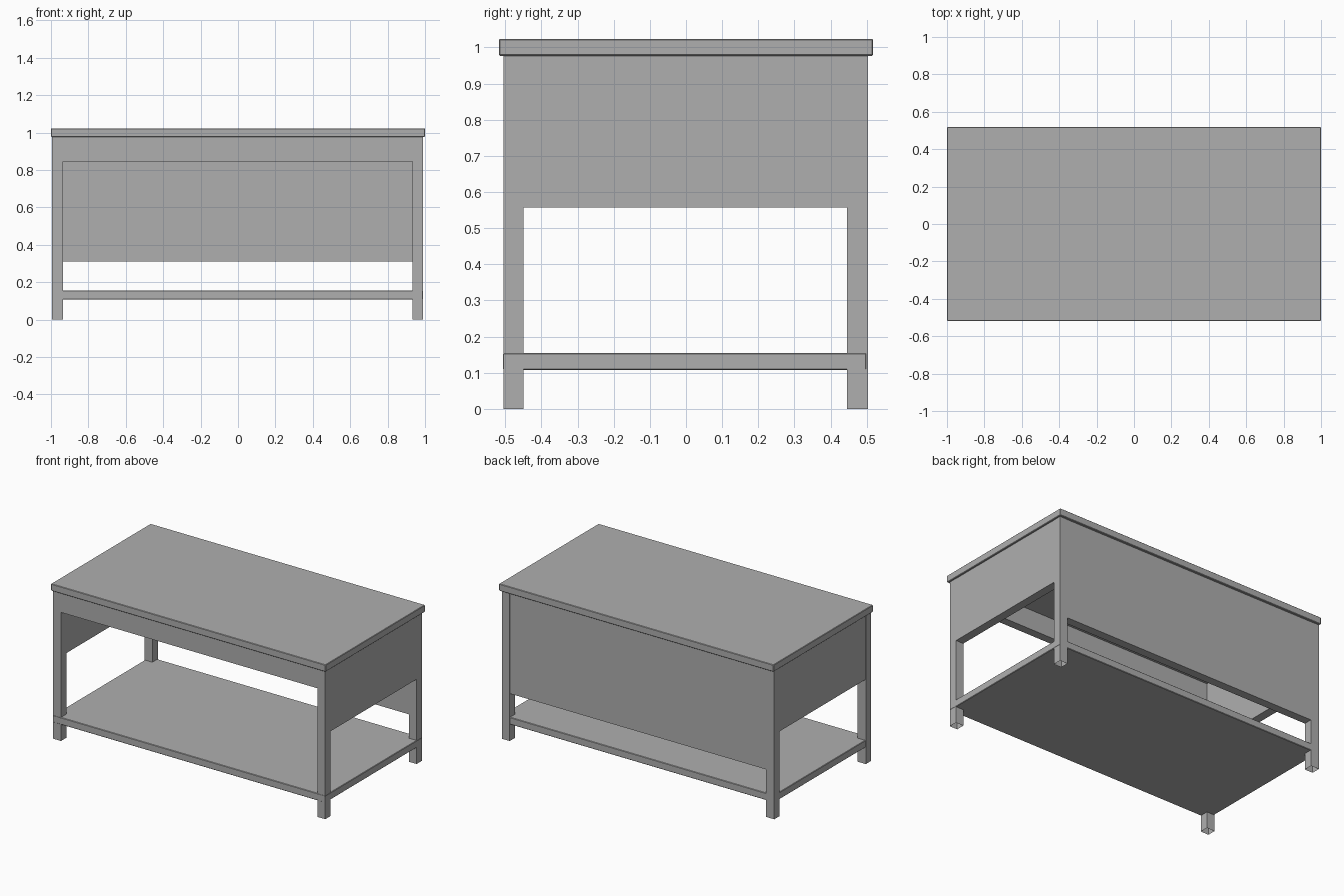
import bpy
import bmesh

if "Cube" in bpy.data.objects:
    bpy.data.objects.remove(bpy.data.objects["Cube"])

# Dark grey paint
grey = bpy.data.materials.new("dark_grey")
grey.diffuse_color = (0.43, 0.43, 0.43, 1)
grey.use_nodes = True
grey.node_tree.nodes["Principled BSDF"].inputs["Base Color"].default_value = grey.diffuse_color


def box(name, x, y, z, bevel=0.0, open_bottom=False):
    """Axis-aligned box from (min, max) ranges, with an optional small chamfer."""
    centre = [(a + b) / 2 for a, b in (x, y, z)]
    bpy.ops.mesh.primitive_cube_add(size=1, location=centre)
    ob = bpy.context.object
    ob.name = name
    ob.scale = [b - a for a, b in (x, y, z)]
    bpy.ops.object.transform_apply(location=False, rotation=False, scale=True)
    ob.data.materials.append(grey)
    if open_bottom:
        bm = bmesh.new()
        bm.from_mesh(ob.data)
        bm.normal_update()
        down = [f for f in bm.faces if f.normal.z < -0.9]
        bmesh.ops.delete(bm, geom=down, context='FACES_ONLY')
        bm.to_mesh(ob.data)
        bm.free()
    if bevel:
        mod = ob.modifiers.new("edge_chamfer", 'BEVEL')
        mod.width = bevel
        mod.segments = 1
    return ob


TOP_Z = 0.977
LEFT, RIGHT = (-0.995, -0.936), (0.932, 0.989)
FRONT, BACK = (-0.505, -0.449), (0.446, 0.503)

# Table top
box("table_top", (-1, 1), (-0.518, 0.518), (TOP_Z, 1.023), 0.003)

# Four square legs, hollow underneath
for side, x in (("left", LEFT), ("right", RIGHT)):
    for end, y in (("front", FRONT), ("back", BACK)):
        box(f"{end}_{side}_leg", x, y, (0, TOP_Z), open_bottom=True)

# Lower shelf
box("lower_shelf", (-0.992, 0.990), (-0.506, 0.500), (0.108, 0.155), 0.003)

# Panels between the legs: shallow front, deep back, medium sides
span_x = (LEFT[1], RIGHT[0])
span_y = (FRONT[1], BACK[0])
box("front_apron", span_x, (FRONT[0] + 0.001, FRONT[1]), (0.846, TOP_Z))
box("back_panel", span_x, (BACK[0], BACK[1] - 0.001), (0.312, TOP_Z))
box("left_side_panel", (LEFT[0] + 0.001, LEFT[1]), span_y, (0.557, TOP_Z))
box("right_side_panel", (RIGHT[0], RIGHT[1] - 0.001), span_y, (0.557, TOP_Z))
